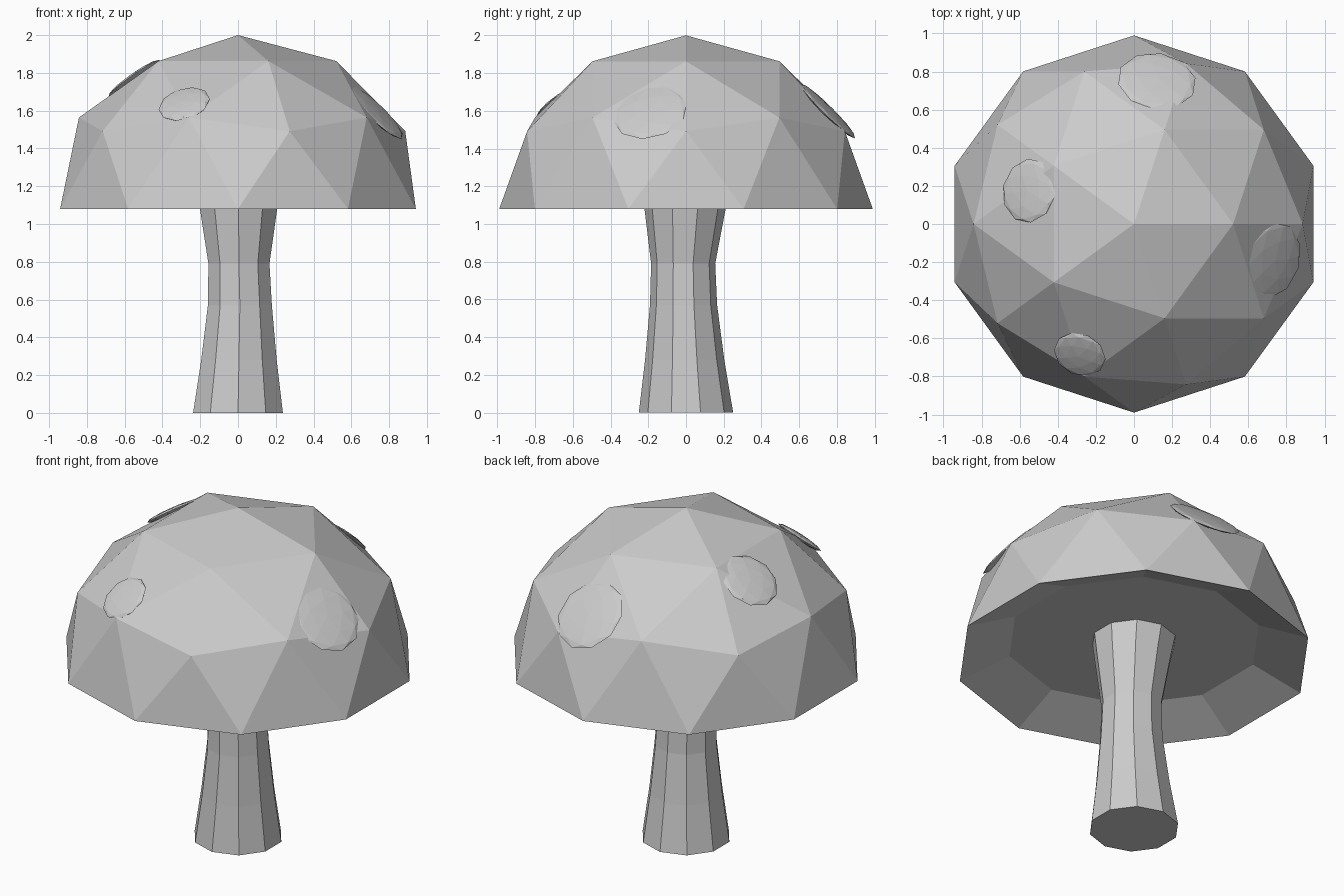
import bpy
import bmesh
from math import cos, sin, tau
from mathutils import Matrix, Vector

if "Cube" in bpy.data.objects:
    bpy.data.objects.remove(bpy.data.objects["Cube"], do_unlink=True)

# Single plain colour
grey = bpy.data.materials.new("plain_grey")
grey.use_nodes = True
grey.diffuse_color = (0.6, 0.6, 0.6, 1)
grey.node_tree.nodes["Principled BSDF"].inputs["Base Color"].default_value = (0.6, 0.6, 0.6, 1)

RIM_Z, CAP_R, CAP_H = 1.08, 0.99, 0.92


def finish(name, bm):
    bmesh.ops.recalc_face_normals(bm, faces=bm.faces)
    mesh = bpy.data.meshes.new(name)
    bm.to_mesh(mesh)
    bm.free()
    mesh.materials.append(grey)
    obj = bpy.data.objects.new(name, mesh)
    bpy.context.collection.objects.link(obj)
    return obj


# Cap: upper half of a faceted sphere with a recessed underside
bm = bmesh.new()
bmesh.ops.create_icosphere(bm, subdivisions=2, radius=1)
lower = [v for v in bm.verts if v.co.z < -0.01]
bmesh.ops.delete(bm, geom=lower, context="VERTS")
bmesh.ops.scale(bm, vec=(CAP_R, CAP_R, CAP_H), verts=bm.verts)
rim = [e for e in bm.edges if e.is_boundary]
new = bmesh.ops.extrude_edge_only(bm, edges=rim)["geom"]
inner = [v for v in new if isinstance(v, bmesh.types.BMVert)]
bmesh.ops.scale(bm, vec=(0.715, 0.715, 1), verts=inner)
bmesh.ops.translate(bm, vec=(0, 0, 0.12), verts=inner)
bmesh.ops.holes_fill(bm, edges=[e for e in bm.edges if e.is_boundary])
bmesh.ops.translate(bm, vec=(0, 0, RIM_Z), verts=bm.verts)
finish("cap", bm)

# Stem: ten-sided rings given as height, radius, x and y offset
bm = bmesh.new()
SIDES = 10
profile = [(0, 0.25, 0, 0), (0.28, 0.21, 0.005, -0.007), (0.57, 0.178, 0.01, -0.013),
           (0.79, 0.17, 0.005, -0.015), (1.08, 0.215, 0.003, -0.005), (1.2, 0.235, 0, 0)]
rings = []
for z, r, x, y in profile:
    rings.append([bm.verts.new((x + r * sin(tau * i / SIDES), y + r * cos(tau * i / SIDES), z))
                  for i in range(SIDES)])
for low, high in zip(rings, rings[1:]):
    for i in range(SIDES):
        j = (i + 1) % SIDES
        bm.faces.new((low[i], low[j], high[j], high[i]))
bm.faces.new(rings[0])
bm.faces.new(rings[-1])
finish("stem", bm)

# Spots: flattened faceted discs lying on the cap: centre, normal, radius
spots = {
    "spot_right": ((-0.55, 0.175, 1.77), (-0.57, 0.12, 0.81), 0.17),
    "spot_front": ((-0.285, -0.685, 1.635), (-0.25, -0.58, 0.77), 0.14),
    "spot_left": ((0.725, -0.19, 1.595), (0.68, -0.2, 0.71), 0.205),
    "spot_back": ((0.12, 0.75, 1.6), (0.1, 0.7, 0.71), 0.208),
}
for name, (centre, normal, radius) in spots.items():
    bm = bmesh.new()
    bmesh.ops.create_icosphere(bm, subdivisions=2, radius=1)
    turn = Vector(normal).to_track_quat("Z", "Y").to_matrix().to_4x4()
    size = Matrix.Diagonal((radius, radius, 0.02, 1))
    bm.transform(Matrix.Translation(centre) @ turn @ size)
    finish(name, bm)
